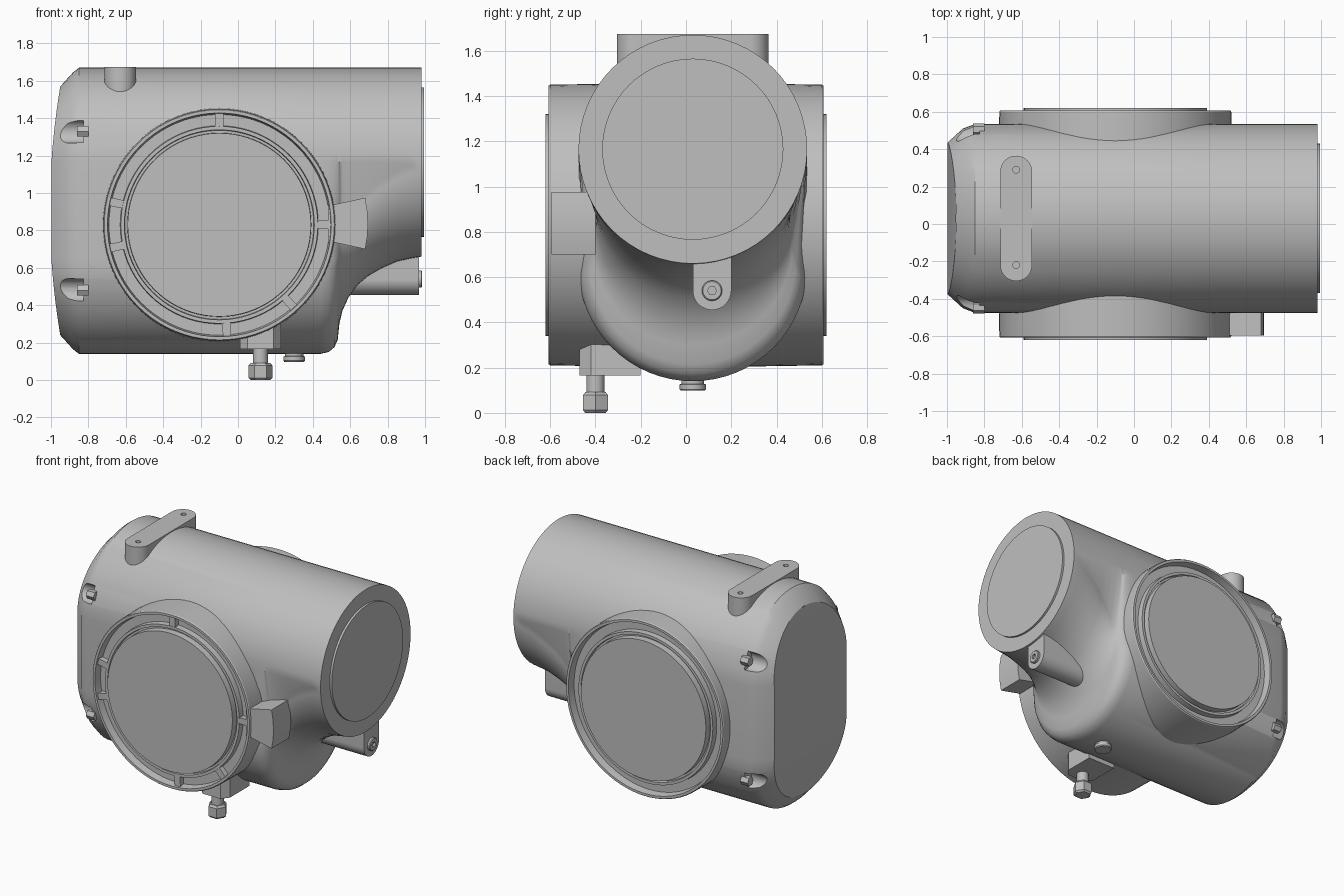
import bpy, bmesh
from math import sin, cos, pi, radians

cube = bpy.data.objects.get("Cube")
if cube:
    bpy.data.objects.remove(cube, do_unlink=True)

grey = bpy.data.materials.new("cast_grey")
grey.use_nodes = True
grey.diffuse_color = (0.52, 0.52, 0.52, 1)
grey.node_tree.nodes["Principled BSDF"].inputs["Base Color"].default_value = (0.52, 0.52, 0.52, 1)

MID_Y, TOP_Z, LOW_Z, R = 0.03, 1.165, 0.645, 0.505
PORT_X, PORT_Z = -0.1, 0.83


def place(axis, u, v, d):
    return {"x": (d, u, v), "y": (u, d, v), "z": (u, v, d)}[axis]


def circle(u, v, r, n=32, start=0.0, sweep=2 * pi):
    closed = sweep >= 2 * pi
    steps = n if closed else n + 1
    return [(u + r * cos(start + sweep * i / n), v + r * sin(start + sweep * i / n))
            for i in range(steps)]


def loft(name, rings, cap_start=True):
    """Skin a list of equal-length rings of 3D points and close the ends."""
    bm = bmesh.new()
    rows = [[bm.verts.new(p) for p in ring] for ring in rings]
    n = len(rows[0])
    for a, b in zip(rows, rows[1:]):
        for i in range(n):
            j = (i + 1) % n
            bm.faces.new((a[i], a[j], b[j], b[i]))
    bm.faces.new(rows[-1])
    if cap_start:
        bm.faces.new(rows[0][::-1])
    else:
        # Strips from side to side keep the bowed end plate cylindrical
        order = rows[0][:n // 2], rows[0][n // 2:]
        for arc in order:
            for i in range(n // 4 - 1 + (n // 4) % 2):
                k = len(arc) - 1 - i
                quad = [arc[i], arc[i + 1], arc[k - 1], arc[k]]
                if k - i >= 3:
                    bm.faces.new(quad)
                elif k - i == 2:
                    bm.faces.new((arc[i], arc[i + 1], arc[k]))
        up, low = order
        bm.faces.new((up[0], up[-1], low[0], low[-1]))
    bmesh.ops.recalc_face_normals(bm, faces=bm.faces)
    mesh = bpy.data.meshes.new(name)
    bm.to_mesh(mesh)
    bm.free()
    mesh.materials.append(grey)
    ob = bpy.data.objects.new(name, mesh)
    bpy.context.collection.objects.link(ob)
    return ob


def select(ob):
    bpy.ops.object.select_all(action="DESELECT")
    ob.select_set(True)
    bpy.context.view_layer.objects.active = ob


def smooth(ob, angle=32):
    select(ob)
    bpy.ops.object.shade_smooth_by_angle(angle=radians(angle))
    return ob


def prism(name, outline, axis, a, b):
    return smooth(loft(name, [[place(axis, u, v, d) for u, v in outline] for d in (a, b)]))


def turned(name, axis, u, v, profile, n=32):
    """Stack circles (radius, distance) along an axis."""
    return smooth(loft(name, [[place(axis, p, q, d) for p, q in circle(u, v, r, n)]
                              for r, d in profile]))


def cut(ob, cutters):
    for c in cutters:
        c.hide_render = True
        mod = ob.modifiers.new("cut", "BOOLEAN")
        mod.operation, mod.solver, mod.object = "DIFFERENCE", "EXACT", c
        select(ob)
        bpy.ops.object.modifier_apply(modifier=mod.name)
        bpy.data.objects.remove(c, do_unlink=True)


# Housing: rounded slot section that narrows into the upper tube
def section(x, top_r, low_r, bottom, bow=0.0):
    pts = circle(MID_Y, TOP_Z, top_r, 32, 0, pi)
    pts += circle(MID_Y, bottom + low_r, low_r, 32, pi, pi)
    return [(x + bow * ((z - 0.905) / 0.66) ** 2, y, z) for y, z in pts]


rings = [section(-1.006, R - 0.1, R - 0.1, 0.24, 0.055),
         section(-0.92, R - 0.025, R - 0.025, 0.165, 0.03),
         section(-0.85, R, R, 0.14)]
for x, low_r, bottom in ((0.44, R, 0.14), (0.485, 0.495, 0.15), (0.515, 0.475, 0.175),
                         (0.533, 0.455, 0.215), (0.542, 0.44, 0.3), (0.558, 0.43, 0.37),
                         (0.59, 0.43, 0.44), (0.64, 0.435, 0.51), (0.7, 0.45, 0.56),
                         (0.77, 0.47, 0.6), (0.85, 0.485, 0.635), (0.92, 0.5, 0.65),
                         (0.98, R, 0.66)):
    rings.append(section(x, R, low_r, bottom))
housing = loft("housing", rings, cap_start=False)

# Screw pockets in the end cover
corners = [(MID_Y + s * 0.475, z) for s in (-1, 1) for z in (1.33, 0.48)]
cut(housing, [prism("pocket_cutter", circle(y, z, 0.063, 24), "x", -1.1, -0.825)
              for y, z in corners])
smooth(housing)
for y, z in corners:
    prism("cover_screw", circle(y, z, 0.033, 6), "x", -0.8, -0.86)

# Tube mouth plate
turned("tube_end_plate", "x", MID_Y, TOP_Z, ((0.4, 0.95), (0.4, 0.995)), 64)

# Side ports, one on each face, with lip, groove and cover disc
for side, name in ((-1, "front"), (1, "back")):
    profile = ((0.628, 0.1), (0.62, 0.6), (0.615, 0.607), (0.598, 0.607), (0.59, 0.555),
               (0.53, 0.555), (0.527, 0.595), (0.508, 0.595), (0.505, 0.575), (0.492, 0.575),
               (0.49, 0.62))
    turned(name + "_port", "y", PORT_X, PORT_Z, [(r, side * d) for r, d in profile], 80)

# Small ribs across the front groove
for deg in (0, 90, 168, 192, 274, 312):
    c, s = cos(radians(deg)), sin(radians(deg))
    outline = [(PORT_X + r * c - t * s, PORT_Z + r * s + t * c)
               for r, t in ((0.52, -0.022), (0.6, -0.022), (0.6, 0.022), (0.52, 0.022))]
    prism("groove_rib", outline, "y", -0.54, -0.593)

# Side stop block beside the front port
prism("stop_block", [(0.48, 0.935), (0.52, 0.94), (0.68, 0.975), (0.692, 0.9), (0.695, 0.83),
                     (0.692, 0.77), (0.68, 0.7), (0.52, 0.735), (0.48, 0.735)],
      "y", -0.4, -0.595)

# Top mounting pad with two holes
pad = prism("mounting_pad",
            circle(-0.63, 0.28, 0.085, 24, 0, pi) + circle(-0.63, -0.22, 0.085, 24, pi, pi),
            "z", 1.45, 1.675)
cut(pad, [prism("hole_cutter", circle(-0.63, y, 0.018, 16), "z", 1.63, 1.75)
          for y in (-0.22, 0.29)])
smooth(pad)

# Clamp lug under the tube with socket screw
lug = prism("clamp_lug", [(0.2, 0.75), (0.03, 0.75)] + circle(0.115, 0.54, 0.085, 24, pi, pi),
            "x", 0.56, 0.967)
screw = turned("lug_screw", "x", 0.115, 0.54, ((0.045, 0.95), (0.045, 0.98), (0.04, 0.985)))
cut(screw, [prism("socket_cutter", circle(0.115, 0.54, 0.02, 6), "x", 0.97, 1.05)])
smooth(screw)

# Drain boss, neck and hex nut
prism("drain_boss", [(0.01, -0.2), (0.01, -0.42), (0.05, -0.47), (0.19, -0.47),
                     (0.23, -0.42), (0.23, -0.2)], "z", 0.165, 0.42)
turned("drain_neck", "z", 0.12, -0.4, ((0.04, 0.05), (0.04, 0.2)))
turned("drain_nut", "z", 0.12, -0.4,
       ((0.052, 0), (0.064, 0.012), (0.064, 0.078), (0.052, 0.092)), 6)

# Bottom plug
turned("bottom_plug", "z", 0.3, MID_Y,
       ((0.05, 0.2), (0.05, 0.128), (0.058, 0.126), (0.058, 0.104), (0.053, 0.098)))
